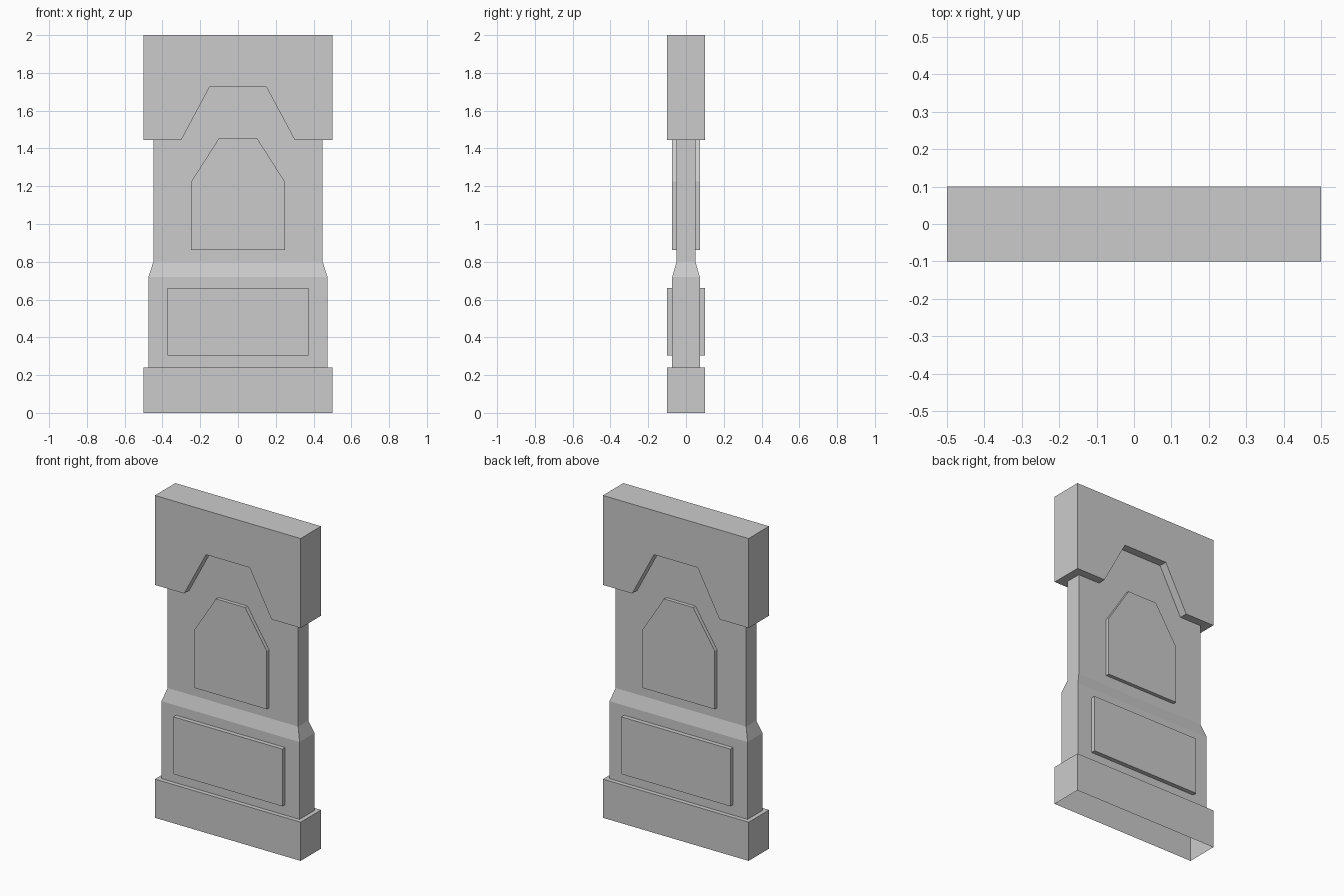
import bpy, bmesh

if "Cube" in bpy.data.objects:
    bpy.data.objects.remove(bpy.data.objects["Cube"])

# Every part is modelled as one quarter (x >= 0, y <= 0) and mirrored across x and y.

def make_part(name, faces):
    bm = bmesh.new()
    for f in faces:
        bm.faces.new([bm.verts.new(p) for p in f])
    bmesh.ops.remove_doubles(bm, verts=bm.verts, dist=1e-5)
    bmesh.ops.recalc_face_normals(bm, faces=bm.faces)
    bm.normal_update()
    if min(bm.faces, key=lambda f: -abs(f.normal.y) * f.calc_area()).normal.y > 0:
        bmesh.ops.reverse_faces(bm, faces=bm.faces)
    mesh = bpy.data.meshes.new(name)
    bm.to_mesh(mesh)
    bm.free()
    obj = bpy.data.objects.new(name, mesh)
    bpy.context.collection.objects.link(obj)
    mod = obj.modifiers.new("quarter_mirror", 'MIRROR')
    mod.use_axis = (True, True, False)
    mod.use_clip = True
    mod.merge_threshold = 0.0005
    return obj

def front(outline, y):
    """Flat front face from an x,z outline."""
    return [(x, y, z) for x, z in outline]

def level(outline, z):
    """Horizontal face from an x,y outline."""
    return [(x, y, z) for x, y in outline]

def strip(path, y0, y1):
    """Band of quads along an x,z path, from depth y0 to y1."""
    return [[(a[0], y0, a[1]), (b[0], y0, b[1]), (b[0], y1, b[1]), (a[0], y1, a[1])]
            for a, b in zip(path, path[1:])]

BASE_Z, BEVEL_Z0, BEVEL_Z1, HOOD_Z, TOP_Z = 0.24, 0.72, 0.80, 1.445, 2.0
W, D = 0.5, -0.1            # base and hood
LW, LD = 0.474, -0.073      # lower body
UW, UD = 0.448, -0.05       # upper body

arch = [(0, 1.726), (0.15, 1.726), (0.3, HOOD_Z)]
low_panel = [(0, 0.66), (0.374, 0.66), (0.374, 0.305), (0, 0.305)]
high_panel = [(0, 1.455), (0.1, 1.455), (0.248, 1.224), (0.248, 0.863), (0, 0.863)]

# Plinth, open underneath, with a ledge around the body
make_part("base", [
    front([(0, 0), (W, 0), (W, BASE_Z), (0, BASE_Z)], D),
    *strip([(W, 0), (W, BASE_Z)], D, 0),
    level([(0, D), (W, D), (W, 0), (LW, 0), (LW, LD), (0, LD)], BASE_Z),
])

# Lower and upper body joined by the sloped band, with openings for the panels
make_part("body", [
    front([(0, BASE_Z), (LW, BASE_Z), (LW, BEVEL_Z0), (0, BEVEL_Z0)] + low_panel, LD),
    *strip([(LW, BASE_Z), (LW, BEVEL_Z0)], LD, 0),
    [(0, LD, BEVEL_Z0), (LW, LD, BEVEL_Z0), (UW, UD, BEVEL_Z1), (0, UD, BEVEL_Z1)],
    [(LW, LD, BEVEL_Z0), (LW, 0, BEVEL_Z0), (UW, 0, BEVEL_Z1), (UW, UD, BEVEL_Z1)],
    front([(0, BEVEL_Z1), (UW, BEVEL_Z1), (UW, HOOD_Z)] + arch[::-1] + high_panel, UD),
    *strip([(UW, BEVEL_Z1), (UW, HOOD_Z)], UD, 0),
])

# Raised panels on front and back
for name, outline, y0, y1 in (("lower_panel", low_panel, LD, D),
                              ("upper_panel", high_panel, UD, LD)):
    make_part(name, [front(outline, y1), *strip(outline, y0, y1)])

# Head block with the angular arch cut through its lower edge
make_part("head_block", [
    front(arch + [(W, HOOD_Z), (W, TOP_Z), (0, TOP_Z)], D),
    *strip(arch, UD, D),
    level([(0.3, D), (W, D), (W, 0), (UW, 0), (UW, UD), (0.3, UD)], HOOD_Z),
    *strip([(W, HOOD_Z), (W, TOP_Z), (0, TOP_Z)], D, 0),
])
